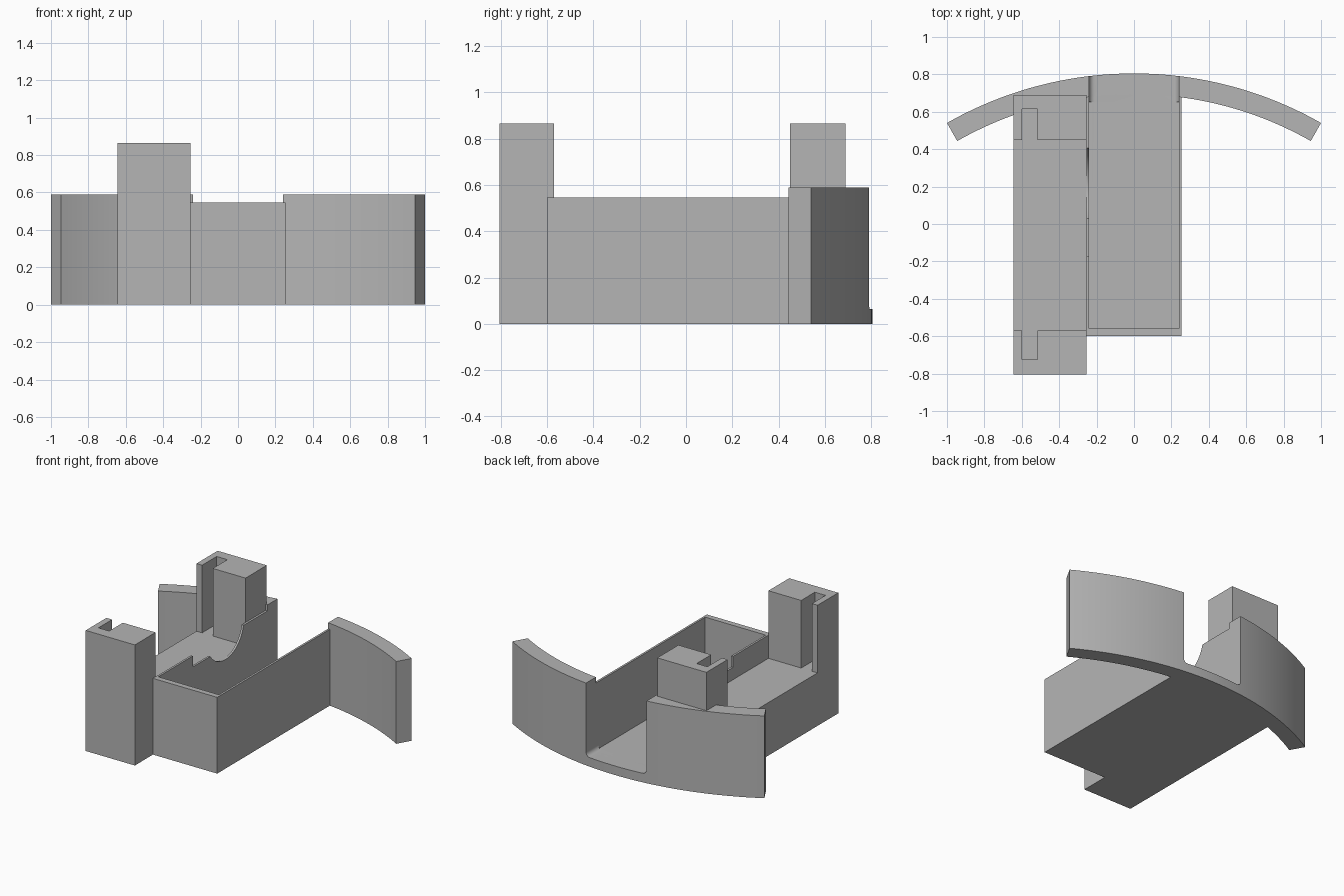
import bpy
import bmesh
from math import sin, cos, asin, pi
from mathutils import Vector

cube = bpy.data.objects.get("Cube")
if cube:
    bpy.data.objects.remove(cube, do_unlink=True)

grey = bpy.data.materials.new("plain grey")
grey.use_nodes = True
colour = (0.46, 0.46, 0.46, 1)
grey.diffuse_color = colour
grey.node_tree.nodes["Principled BSDF"].inputs["Base Color"].default_value = colour


def prism(name, points, travel):
    """Extrude a closed outline of 3D points along a vector."""
    bm = bmesh.new()
    face = bm.faces.new([bm.verts.new(p) for p in points])
    made = bmesh.ops.extrude_face_region(bm, geom=[face])["geom"]
    bmesh.ops.translate(bm, vec=Vector(travel),
                        verts=[v for v in made if isinstance(v, bmesh.types.BMVert)])
    bmesh.ops.recalc_face_normals(bm, faces=bm.faces)
    mesh = bpy.data.meshes.new(name)
    bm.to_mesh(mesh)
    bm.free()
    mesh.materials.append(grey)
    obj = bpy.data.objects.new(name, mesh)
    bpy.context.collection.objects.link(obj)
    return obj


def box(name, x0, x1, y0, y1, z0, z1):
    outline = [(x0, y0, z0), (x1, y0, z0), (x1, y1, z0), (x0, y1, z0)]
    return prism(name, outline, (0, 0, z1 - z0))


def cut(obj, cutters):
    bpy.context.view_layer.objects.active = obj
    for cutter in cutters:
        cutter.hide_render = True
        mod = obj.modifiers.new("cut", 'BOOLEAN')
        mod.operation = 'DIFFERENCE'
        mod.solver = 'EXACT'
        mod.object = cutter
        bpy.ops.object.modifier_apply(modifier=mod.name)


def arc(cx, cy, r, a0, a1, steps):
    return [(cx + r * cos(a0 + (a1 - a0) * i / steps),
             cy + r * sin(a0 + (a1 - a0) * i / steps)) for i in range(steps + 1)]


# Main dimensions
BACK, RADIUS, THICK = 0.805, 2.02, 0.111
RIM, WALL, DECK, FLOOR = 0.59, 0.547, 0.38, 0.065
LEFT, SIDE, INNER = -0.645, 0.255, 0.24

# Curved back wall
half = asin(1 / RADIUS)
centre = BACK - RADIUS
outer = arc(0, centre, RADIUS, pi / 2 - half, pi / 2 + half, 48)
inner = arc(0, centre, RADIUS - THICK, pi / 2 + half, pi / 2 - half, 48)
curved_wall = prism("curved_back_wall", [(x, y, 0) for x, y in outer + inner], (0, 0, RIM))

# Tray, side deck and the two slotted posts
tray = box("tray", -SIDE, SIDE, -0.6, 0.72, 0, WALL)
deck = box("side_deck", LEFT, -SIDE, -0.57, 0.45, 0, DECK)
front_post = box("front_post", LEFT, -SIDE, -BACK, -0.57, 0, 0.865)
back_post = box("back_post", LEFT, -SIDE, 0.45, 0.69, 0, 0.865)

# Tray cavity, with rounded lower corners where it runs out through the curved wall
cavity = box("cavity_cutter", -INNER, INNER, -0.56, 0.651, FLOOR, 1)
r = 0.03
section = (arc(-INNER + r, FLOOR + r, r, pi, 1.5 * pi, 6)
           + arc(INNER - r, FLOOR + r, r, 1.5 * pi, 2 * pi, 6)
           + [(INNER, 1), (-INNER, 1)])
outlet = prism("outlet_cutter", [(x, 0.65, z) for x, z in section], (0, 0.4, 0))

# Round scoop and shallow notch in the tray wall beside the deck
scoop_shape = arc(0.2, 0.59, 0.21, pi, 2 * pi, 32) + [(0.41, 1), (-0.01, 1)]
scoop = prism("scoop_cutter", [(-0.3, y, z) for y, z in scoop_shape], (0.1, 0, 0))
notch = box("notch_cutter", -0.3, -0.2, -0.17, 0.1, 0.468, 1)

# Facing slots in the posts
slot = box("slot_cutter", -0.6, -0.515, -0.725, 0.615, DECK, 1)

cut(tray, [cavity, outlet, scoop, notch])
cut(curved_wall, [outlet, slot])
cut(front_post, [slot])
cut(back_post, [slot])
for cutter in (cavity, outlet, scoop, notch, slot):
    bpy.data.objects.remove(cutter, do_unlink=True)

# Smooth the curved surfaces, keep the corners crisp
for obj in (curved_wall, tray):
    bpy.ops.object.select_all(action='DESELECT')
    obj.select_set(True)
    bpy.context.view_layer.objects.active = obj
    bpy.ops.object.shade_smooth_by_angle(angle=0.5)
